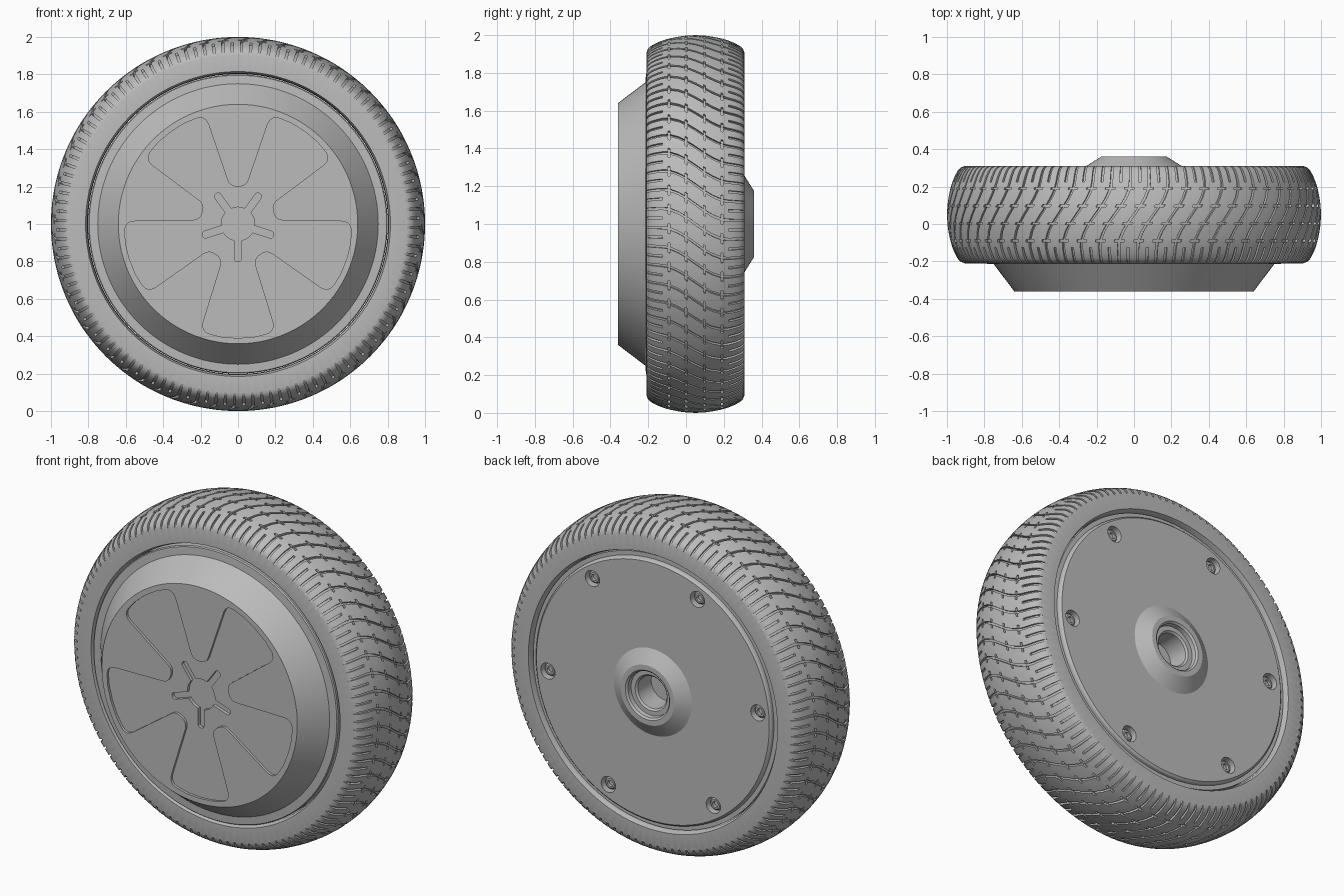
import bpy, bmesh
from math import sin, cos, pi, radians
from mathutils import Vector

if "Cube" in bpy.data.objects:
    bpy.data.objects.remove(bpy.data.objects["Cube"])

GREY = (0.5, 0.5, 0.5, 1)
grey = bpy.data.materials.new("wheel grey")
grey.use_nodes = True
grey.diffuse_color = GREY
grey.node_tree.nodes["Principled BSDF"].inputs["Base Color"].default_value = GREY


def around(r, a, y):
    """Point at radius r and angle a (clockwise from the top) about the axle."""
    return Vector((r * sin(a), y, 1 + r * cos(a)))


def finish(name, bm):
    bmesh.ops.recalc_face_normals(bm, faces=bm.faces)
    mesh = bpy.data.meshes.new(name)
    bm.to_mesh(mesh)
    bm.free()
    mesh.materials.append(grey)
    obj = bpy.data.objects.new(name, mesh)
    bpy.context.collection.objects.link(obj)
    return obj


def activate(obj):
    bpy.ops.object.select_all(action='DESELECT')
    obj.select_set(True)
    bpy.context.view_layer.objects.active = obj


def smooth(obj):
    activate(obj)
    bpy.ops.object.shade_smooth_by_angle(angle=radians(30))


def lathe(name, profile, steps, offset=(0, 0, 0)):
    """Turn a (y, radius) profile about the axle direction."""
    bm = bmesh.new()
    rings = []
    for y, r in profile:
        n = steps if r else 1
        rings.append([bm.verts.new(around(r, 2 * pi * i / steps, y) + Vector(offset))
                      for i in range(n)])
    for a, b in zip(rings, rings[1:]):
        for i in range(steps):
            j = i + 1
            corners = [a[i % len(a)], a[j % len(a)], b[j % len(b)], b[i % len(b)]]
            bm.faces.new(list(dict.fromkeys(corners)))
    return finish(name, bm)


def add_prism(bm, outline, y0, y1):
    """Extrude an (x, z) outline along y."""
    face = bm.faces.new([bm.verts.new((p.x, y0, 1 + p.y)) for p in outline])
    ends = bmesh.ops.extrude_face_region(bm, geom=[face], use_keep_orig=True)["geom"]
    for v in ends:
        if isinstance(v, bmesh.types.BMVert):
            v.co.y = y1


def fivefold(corners):
    """Repeat (radius, degrees, rounding) corners five times and round them."""
    pts = []
    for k in range(5):
        for r, a, rnd in corners:
            t = radians(270 + 72 * k + a)
            pts.append((Vector((r * cos(t), r * sin(t))), rnd))
    out = []
    for i, (p, rnd) in enumerate(pts):
        if not rnd:
            out.append(p)
            continue
        a = p + (pts[i - 1][0] - p).normalized() * rnd
        b = p + (pts[(i + 1) % len(pts)][0] - p).normalized() * rnd
        for s in range(7):
            t = s / 6
            out.append(a * (1 - t) ** 2 + p * 2 * t * (1 - t) + b * t * t)
    return out


def cut(obj, bm):
    cutter = finish("cutter", bm)
    cutter.hide_render = True
    mod = obj.modifiers.new("cut", 'BOOLEAN')
    mod.operation = 'DIFFERENCE'
    mod.solver = 'EXACT'
    mod.object = cutter
    activate(obj)
    bpy.ops.object.modifier_apply(modifier=mod.name)
    bpy.data.objects.remove(cutter)


# Tyre: a sheared grid whose groove cells are sunk into the tread
MID, PITCHES, DEPTH = 0.05, 60, 0.014
W, DASH = 0.0065, 0.027            # groove half width, dash half length (radians)
pitch = 2 * pi / PITCHES
cols = [-DASH, -W, W, DASH, pitch / 2 - W, pitch / 2 + W]
half = [(0, 1), (0.042, 0.998), (0.054, 0.997), (0.09, 0.992), (0.134, 0.983),
        (0.146, 0.980), (0.175, 0.971), (0.205, 0.959), (0.235, 0.943),
        (0.252, 0.927), (0.26, 0.905), (0.26, 0.815), (0.235, 0.805)]
rows = [(-t, r) for t, r in half[:0:-1]] + half
DASH_ROWS = (0.048, 0.14)


def shear(t):
    return 0.085 * sin(max(-1, min(1, t / 0.18)) * pi / 2)


bm = bmesh.new()
grid = [[bm.verts.new(around(r, k * pitch + c + shear(t), MID + t))
         for k in range(PITCHES) for c in cols] for t, r in rows]
grooves = []
for i in range(len(rows)):
    a, b = grid[i], grid[(i + 1) % len(rows)]
    (t0, r0), (t1, r1) = rows[i], rows[(i + 1) % len(rows)]
    t = abs(t0 + t1) / 2
    on_tread = min(r0, r1) > 0.9
    in_dash = any(abs(t - d) < 0.004 for d in DASH_ROWS)
    for j in range(len(a)):
        j2 = (j + 1) % len(a)
        f = bm.faces.new((a[j], a[j2], b[j2], b[j]))
        c = j % len(cols)
        main = c == 1
        dash = c in (0, 2) and in_dash
        sipe = c == 4 and t > 0.175
        if on_tread and (main or dash or sipe):
            grooves.append(f)
floor = bmesh.ops.extrude_face_region(bm, geom=grooves)["geom"]
old = [f for f in grooves if f.is_valid]
if old:
    bmesh.ops.delete(bm, geom=old, context='FACES')
for v in floor:
    if isinstance(v, bmesh.types.BMVert):
        out = Vector((v.co.x, 0, v.co.z - 1)).normalized()
        v.co -= out * DEPTH
smooth(finish("tyre", bm))

# Hub: front dish, rim, back plate and hollow axle boss
hub = lathe("hub", [
    (-0.36, 0), (-0.36, 0.64), (-0.215, 0.75), (-0.212, 0.795), (-0.205, 0.80),
    (0.285, 0.80), (0.285, 0.775), (0.30, 0.772), (0.31, 0.762), (0.31, 0.255),
    (0.36, 0.175), (0.36, 0.145), (0.35, 0.135), (0.325, 0.132), (0.325, 0.105),
    (0.315, 0.095), (0.19, 0.095), (0.19, 0)], 128)

# Five-petal recess on the front
bm = bmesh.new()
add_prism(bm, fivefold([(0.205, -23.5, 0.04), (0.61, -19.3, 0.06), (0.61, -8, 0),
                        (0.61, 0, 0), (0.61, 8, 0), (0.61, 19.3, 0.06),
                        (0.205, 23.5, 0.04)]), -0.4, -0.345)
cut(hub, bm)

# Five-armed star recess in its middle
bm = bmesh.new()
add_prism(bm, fivefold([(0.09, -24, 0), (0.09, -12, 0), (0.20, -5.4, 0.017),
                        (0.20, 5.4, 0.017), (0.09, 12, 0), (0.09, 24, 0),
                        (0.09, 36, 0)]), -0.4, -0.325)
cut(hub, bm)

# Bolt holes and bolts on the back plate
bolts = [radians(55 + 60 * k) for k in range(6)]
bm = bmesh.new()
for a in bolts:
    centre = Vector((0.69 * cos(a), 0.69 * sin(a)))
    ring = [centre + 0.047 * Vector((cos(s * pi / 12), sin(s * pi / 12))) for s in range(24)]
    add_prism(bm, ring, 0.265, 0.4)
cut(hub, bm)
smooth(hub)
for k, a in enumerate(bolts):
    smooth(lathe(f"bolt_{k + 1}", [
        (0.26, 0), (0.26, 0.036), (0.285, 0.036), (0.292, 0.028), (0.292, 0.018),
        (0.275, 0.018), (0.275, 0)], 24, (0.69 * cos(a), 0, 0.69 * sin(a))))
